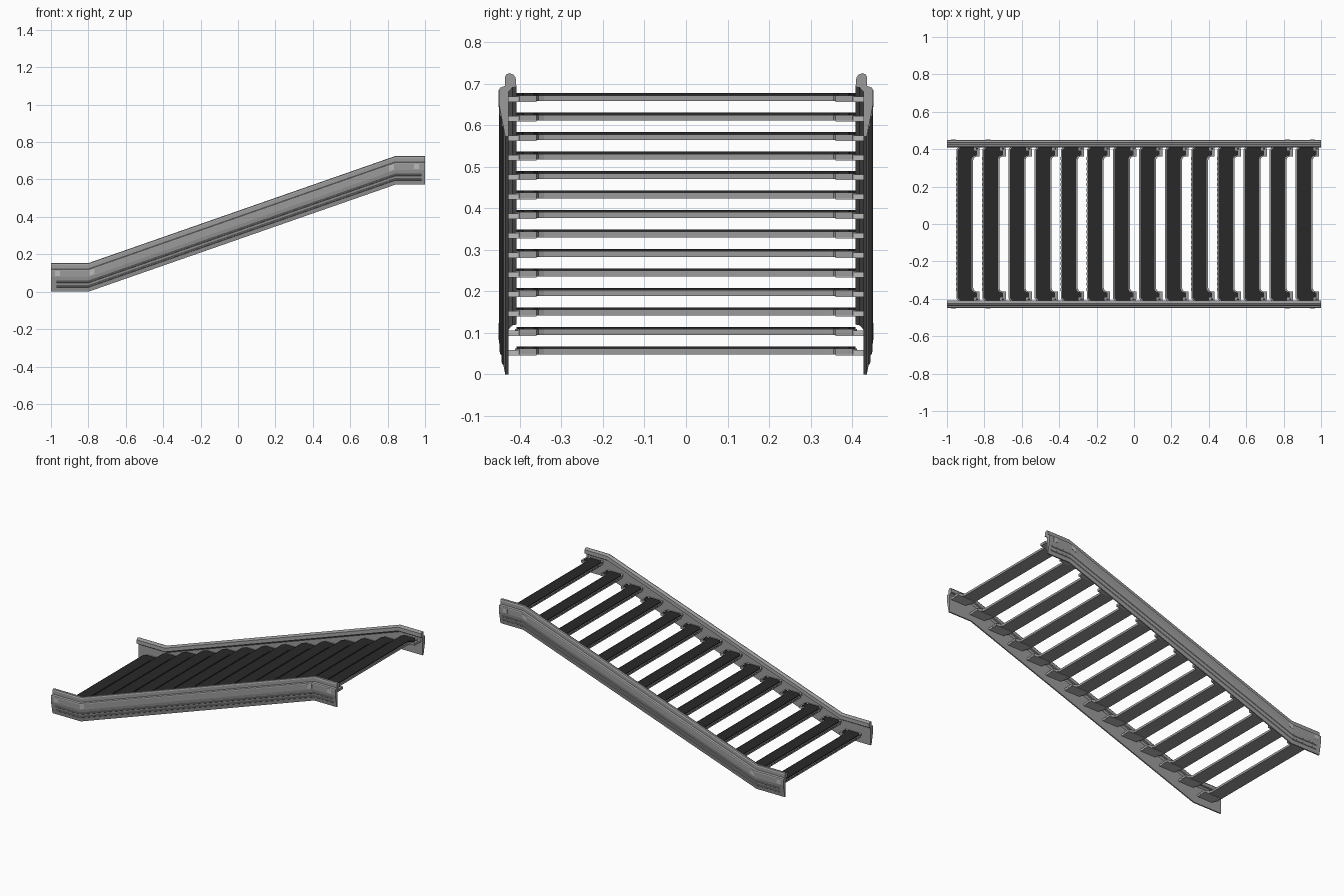
import bpy, bmesh

if "Cube" in bpy.data.objects:
    bpy.data.objects.remove(bpy.data.objects["Cube"])


def material(name, v):
    m = bpy.data.materials.new(name)
    m.diffuse_color = (v, v, v, 1)
    m.use_nodes = True
    m.node_tree.nodes["Principled BSDF"].inputs["Base Color"].default_value = m.diffuse_color
    return m


GREY = material("steel grey", 0.33)
LIGHT = material("light grey", 0.5)
BLACK = material("tread black", 0.022)


def finish(name, bm, mat):
    bmesh.ops.recalc_face_normals(bm, faces=bm.faces[:])
    me = bpy.data.meshes.new(name)
    bm.to_mesh(me)
    bm.free()
    me.materials.append(mat)
    ob = bpy.data.objects.new(name, me)
    bpy.context.collection.objects.link(ob)
    return ob


def rise(x):
    # height of the stringer's lower edge along its length
    return 0.572 * min(1, max(0, (x + 0.8) / 1.64))


def sweep(name, section, x0, x1, side, mat):
    # section of (y, local z) carried along the bent stair line
    xs = [x0] + [x for x in (-0.8, 0.84) if x0 < x < x1] + [x1]
    bm = bmesh.new()
    rings = [[bm.verts.new((x, side * y, z + rise(x))) for y, z in section] for x in xs]
    n = len(section)
    for a, b in zip(rings, rings[1:]):
        for i in range(n):
            j = (i + 1) % n
            bm.faces.new((a[i], a[j], b[j], b[i]))
    bm.faces.new(rings[0])
    bm.faces.new(rings[-1])
    return finish(name, bm, mat)


def add_prism(bm, outline, z0, z1):
    low = [bm.verts.new((x, y, z0)) for x, y in outline]
    high = [bm.verts.new((x, y, z1)) for x, y in outline]
    n = len(outline)
    bm.faces.new(low)
    bm.faces.new(high)
    for i in range(n):
        j = (i + 1) % n
        bm.faces.new((low[i], low[j], high[j], high[i]))


def add_box(bm, x0, x1, y0, y1, z0, z1):
    add_prism(bm, [(x0, y0), (x1, y0), (x1, y1), (x0, y1)], z0, z1)


def mirrored(half):
    # complete a half outline, listed from the +y end to y = 0, across y = 0
    return half + [(x, -y) for x, y in reversed(half)]


# Side stringers with a rounded inward lip and an outward bulge
stringer = [(0.427, 0), (0.435, 0), (0.45, 0.078), (0.45, 0.113), (0.447, 0.118),
            (0.436, 0.122), (0.436, 0.143), (0.432, 0.15), (0.425, 0.153),
            (0.416, 0.15), (0.41, 0.143), (0.408, 0.12), (0.418, 0.118), (0.427, 0.108)]
for side, label in ((-1, "front"), (1, "back")):
    sweep(label + "_stringer", stringer, -1, 1, side, GREY)

    # Long raised ribs on the outer face
    for k, z in enumerate((0.022, 0.046)):
        y = 0.435 + 0.015 * z / 0.078
        rib = [(y - 0.001, z), (y + 0.003, z + 0.003), (y + 0.0045, z + 0.009), (y + 0.001, z + 0.012)]
        sweep(f"{label}_rib_{k + 1}", rib, -0.97, 0.98, side, GREY)

    # Light square plates near the bends and ends
    for k, x in enumerate((-0.965, -0.78, 0.82, 0.955)):
        plate = [(0.449, 0.083), (0.4515, 0.083), (0.4515, 0.112), (0.449, 0.112)]
        sweep(f"{label}_plate_{k + 1}", plate, x - 0.014, x + 0.014, side, LIGHT)

# Tread outlines: a bar with a curved forward tab at each end
bar = mirrored([(0.115, 0.412), (0.125, 0.40), (0.125, 0.36), (0.105, 0.36), (0.095, 0.355), (0.09, 0.342)])
tray = bar[:6] + bar[6:] + [(0.012, -0.412), (0, -0.398), (0, 0.398), (0.012, 0.412)]
half = [(0.094, 0.408), (0.094, 0.394), (0.110, 0.392), (0.110, 0.366),
        (0.096, 0.364), (0.086, 0.357), (0.082, 0.345)]
cover = mirrored(half) + [(0.02, -0.408), (0.007, -0.395), (0.007, 0.395), (0.02, 0.408)]

for i in range(14):
    x0 = -0.95 + i * 0.1396
    z0 = 0.056 + i * 0.0469

    # Grey tray carrying the tread
    bm = bmesh.new()
    add_prism(bm, tray, -0.008, 0.006)
    finish(f"tread_tray_{i + 1}", bm, GREY).location = (x0, 0, z0)

    # Black walking surface, edge slots and bolts
    bm = bmesh.new()
    add_prism(bm, cover, 0.005, 0.011)
    for k in range(26):
        y = -0.35 + k * 0.028
        add_box(bm, -0.001, 0.001, y - 0.008, y + 0.008, 0.0, 0.004)
    for s in (-1, 1):
        add_box(bm, 0.105, 0.115, s * 0.402 - 0.004, s * 0.402 + 0.004, 0.005, 0.009)
    finish(f"tread_surface_{i + 1}", bm, BLACK).location = (x0, 0, z0)

    # Light end brackets joining the tread to the stringers
    bm = bmesh.new()
    for s in (-1, 1):
        ya, yb = sorted((s * 0.36, s * 0.428))
        add_box(bm, 0.015, 0.124, ya, yb, -0.010, 0.003)
    finish(f"tread_brackets_{i + 1}", bm, LIGHT).location = (x0, 0, z0)
